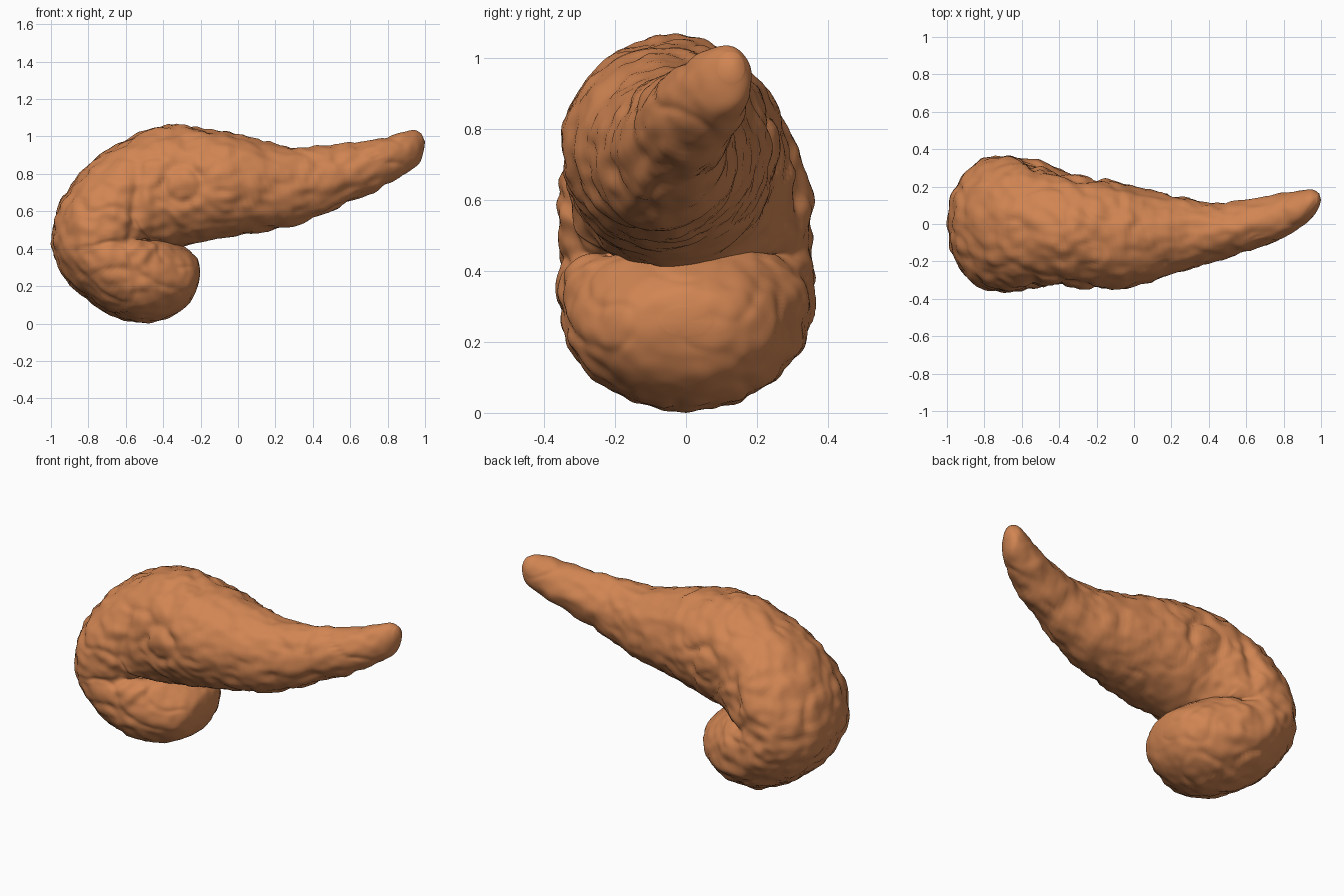
import bpy
import bmesh
from math import cos, sin, pi, exp, copysign
from mathutils import Vector, noise

cube = bpy.data.objects.get("Cube")
if cube:
    bpy.data.objects.remove(cube)

# Cross-sections from the thin tail to the rounded head:
# outer x, outer z, inner x, inner z, front y, back y
SECTIONS = [
    (.98, 1.02, .995, .935, .09, .165),
    (.94, 1.035, .97, .865, .04, .185),
    (.88, 1.025, .91, .815, -.015, .18),
    (.77, .99, .81, .755, -.075, .16),
    (.52, .95, .56, .635, -.165, .115),
    (.28, .945, .3, .53, -.24, .135),
    (0, 1.015, .02, .48, -.33, .2),
    (-.2, 1.045, -.19, .44, -.35, .24),
    (-.39, 1.06, -.34, .41, -.33, .265),
    (-.61, .98, -.43, .41, -.33, .305),
    (-.81, .84, -.46, .43, -.355, .345),
    (-.95, .64, -.48, .44, -.355, .355),
    (-.995, .43, -.48, .45, -.355, .36),
    (-.91, .23, -.44, .46, -.36, .36),
    (-.7, .06, -.4, .46, -.345, .345),
    (-.48, .01, -.35, .45, -.305, .305),
    (-.31, .07, -.275, .405, -.235, .235),
    (-.235, .155, -.22, .355, -.15, .15),
    (-.21, .22, -.205, .3, -.07, .07),
]
RING, STEPS = 120, 10


def spline(t):
    """Smooth blend through the cross-sections."""
    i = min(int(t), len(SECTIONS) - 2)
    u = t - i
    a, b, c, d = (SECTIONS[min(max(k, 0), len(SECTIONS) - 1)]
                  for k in range(i - 1, i + 3))
    return [.5 * (2 * q + (r - p) * u + (2*p - 5*q + 4*r - s) * u*u
                  + (3*q - p - 3*r + s) * u**3)
            for p, q, r, s in zip(a, b, c, d)]


def ring_points(section):
    ox, oz, ix, iz, front, back = section
    outer, inner = Vector((ox, 0, oz)), Vector((ix, 0, iz))
    middle = (outer + inner) / 2 + Vector((0, (front + back) / 2, 0))
    half = (outer - inner) / 2
    width = Vector((0, (back - front) / 2, 0))
    # The inner side of the bend is fuller, so it closes on itself
    bend = min(1, max(0, (-ox - .35) / .4))
    for k in range(RING):
        angle = 2 * pi * k / RING
        along, across = cos(angle), sin(angle)
        if along < 0:
            across = copysign(abs(across) ** (1 - .4 * bend), across)
        yield middle + half * along + width * across


def relief(p):
    """Lumpy tissue, the fold beside the head and the oval side lobes."""
    lumps = .011 * noise.noise(p * 9) + .01 * noise.noise(p * 18)
    lumps -= .008 * exp(-(noise.noise(p * 5 + Vector((3, 1, 2))) / .09) ** 2)
    # The tail tip and the end of the head are smoother
    tip = Vector((1, .12, .98))
    end = Vector((-.2, 0, .26))
    calm = min(1, (p - tip).length / .4, .1 + (p - end).length / .5)
    side = min(1, abs(p.y) / .2)
    fold_x = p.x + .55 - .12 * (p.z - .65)
    fold = -.025 * exp(-(fold_x / .03) ** 2 - ((p.z - .66) / .17) ** 2)
    r = (((p.x + .3) / .1) ** 2 + ((p.z - .75) / .1) ** 2) ** .5
    oval = -.015 * exp(-((r - 1) / .25) ** 2)
    return calm * (lumps + .003) + side * (fold + oval)


# Body swept through the sections
bm = bmesh.new()
count = (len(SECTIONS) - 1) * STEPS + 1
rings = [[bm.verts.new(p) for p in ring_points(spline(n / STEPS))]
         for n in range(count)]
for a, b in zip(rings, rings[1:]):
    for k in range(RING):
        m = (k + 1) % RING
        bm.faces.new((a[k], a[m], b[m], b[k]))

# Domed ends
for ring, tip in ((rings[0], Vector((1.0, .128, .975))),
                  (rings[-1], Vector((-.203, 0, .26)))):
    pole = bm.verts.new(tip)
    for k in range(RING):
        bm.faces.new((ring[k], ring[(k + 1) % RING], pole))
bmesh.ops.recalc_face_normals(bm, faces=bm.faces)
bm.normal_update()

# Surface relief
moves = [(v, v.normal * relief(v.co)) for v in bm.verts]
for v, move in moves:
    v.co += move
lowest = min(v.co.z for v in bm.verts)
bmesh.ops.translate(bm, verts=bm.verts, vec=(0, 0, -lowest))

mesh = bpy.data.meshes.new("pancreas")
bm.to_mesh(mesh)
bm.free()
pancreas = bpy.data.objects.new("pancreas", mesh)
bpy.context.collection.objects.link(pancreas)

# Single tissue colour
tissue = bpy.data.materials.new("tan tissue")
tissue.use_nodes = True
colour = (.64, .235, .085, 1)
tissue.diffuse_color = colour
shader = tissue.node_tree.nodes["Principled BSDF"]
shader.inputs["Base Color"].default_value = colour
mesh.materials.append(tissue)

bpy.context.view_layer.objects.active = pancreas
pancreas.select_set(True)
bpy.ops.object.shade_smooth_by_angle(angle=pi / 3)
